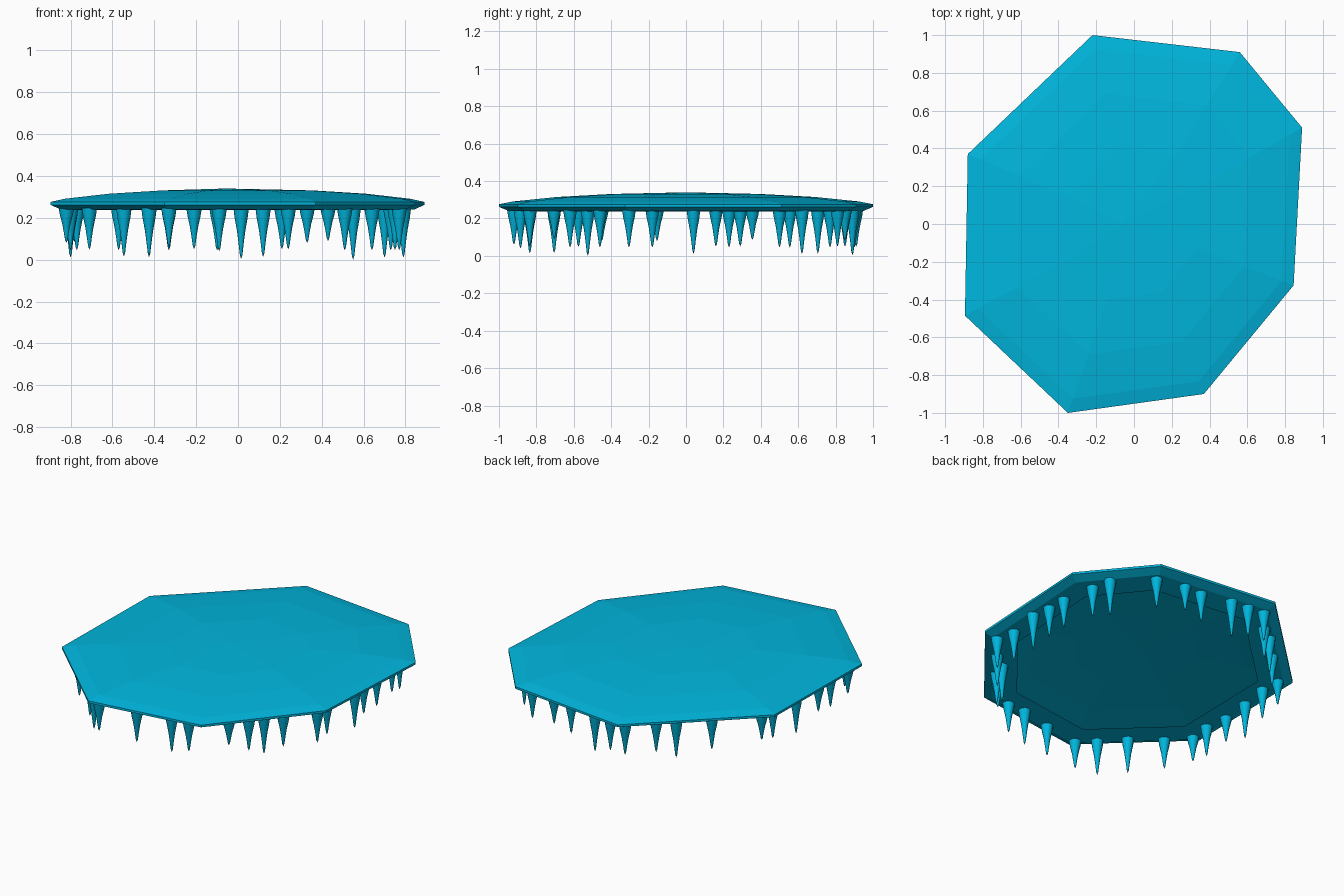
import bpy, bmesh, math

if "Cube" in bpy.data.objects:
    bpy.data.objects.remove(bpy.data.objects["Cube"])

ice = bpy.data.materials.new("ice_blue")
ice.diffuse_color = (0.0, 0.47, 0.73, 1)
ice.use_nodes = True
ice.node_tree.nodes["Principled BSDF"].inputs["Base Color"].default_value = ice.diffuse_color

def finish(bm, name):
    me = bpy.data.meshes.new(name)
    bm.to_mesh(me)
    bm.free()
    me.materials.append(ice)
    ob = bpy.data.objects.new(name, me)
    bpy.context.collection.objects.link(ob)
    return ob

# Irregular octagonal sheet: concentric scaled outlines, hollow underneath
outline = [(-.22, 1.0), (-.88, .37), (-.895, -.485), (-.35, -1.0),
           (.37, -.90), (.845, -.325), (.89, .51), (.56, .91)]
rings = [(.78, .237), (.945, .239), (1, .262), (1, .276),
         (.925, .291), (.69, .315), (.4, .331)]
bm = bmesh.new()
loops = [[bm.verts.new((x * s, y * s, z)) for x, y in outline] for s, z in rings]
n = len(outline)
for a, b in zip(loops, loops[1:]):
    for i in range(n):
        j = (i + 1) % n
        bm.faces.new((a[i], a[j], b[j], b[i]))
peak = bm.verts.new((-.06, 0, .34))
for i in range(n):
    bm.faces.new((loops[-1][i], loops[-1][(i + 1) % n], peak))
finish(bm, "ice_slab")

# Icicles around the rim: x, y, tip height
icicles = [
    (.73, .50, .045), (.70, .62, .01), (.51, .81, .05), (.33, .85, .08),
    (.21, .85, .05), (.015, .89, .003), (-.10, .90, .045), (-.21, .91, .05),
    (-.33, .77, .045), (-.425, .705, .012), (-.57, .555, .045),
    (-.78, .355, .085), (-.77, .23, .045), (-.80, .04, .01), (-.82, -.155, .08),
    (-.80, -.305, .045), (-.82, -.45, .08), (-.71, -.575, .048),
    (-.545, -.705, .015), (-.425, -.835, .015), (-.33, -.92, .06),
    (-.09, -.885, .04), (.12, -.835, .013), (.24, -.835, .05),
    (.43, -.705, .09), (.51, -.62, .045), (.55, -.525, 0), (.64, -.46, .045),
    (.77, -.305, .045), (.75, -.18, .045), (.79, .04, .01), (.77, .16, .05),
    (.77, .29, .05)]
profile = [(0, .037), (.2, .031), (.45, .020), (.7, .012), (.92, .006)]
SIDES, TOP = 12, .248

bm = bmesh.new()
for x, y, tip in icicles:
    prev = None
    for f, r in profile:
        z = TOP + (tip - TOP) * f
        ring = [bm.verts.new((x + r * math.cos(k * math.tau / SIDES),
                              y + r * math.sin(k * math.tau / SIDES), z))
                for k in range(SIDES)]
        if prev:
            for k in range(SIDES):
                m = (k + 1) % SIDES
                bm.faces.new((prev[k], ring[k], ring[m], prev[m]))
        else:
            bm.faces.new(ring)
        prev = ring
    point = bm.verts.new((x, y, tip))
    for k in range(SIDES):
        bm.faces.new((prev[k], point, prev[(k + 1) % SIDES]))
bmesh.ops.recalc_face_normals(bm, faces=bm.faces)
ob = finish(bm, "icicles")
bpy.context.view_layer.objects.active = ob
ob.select_set(True)
bpy.ops.object.shade_smooth_by_angle(angle=math.radians(40))
